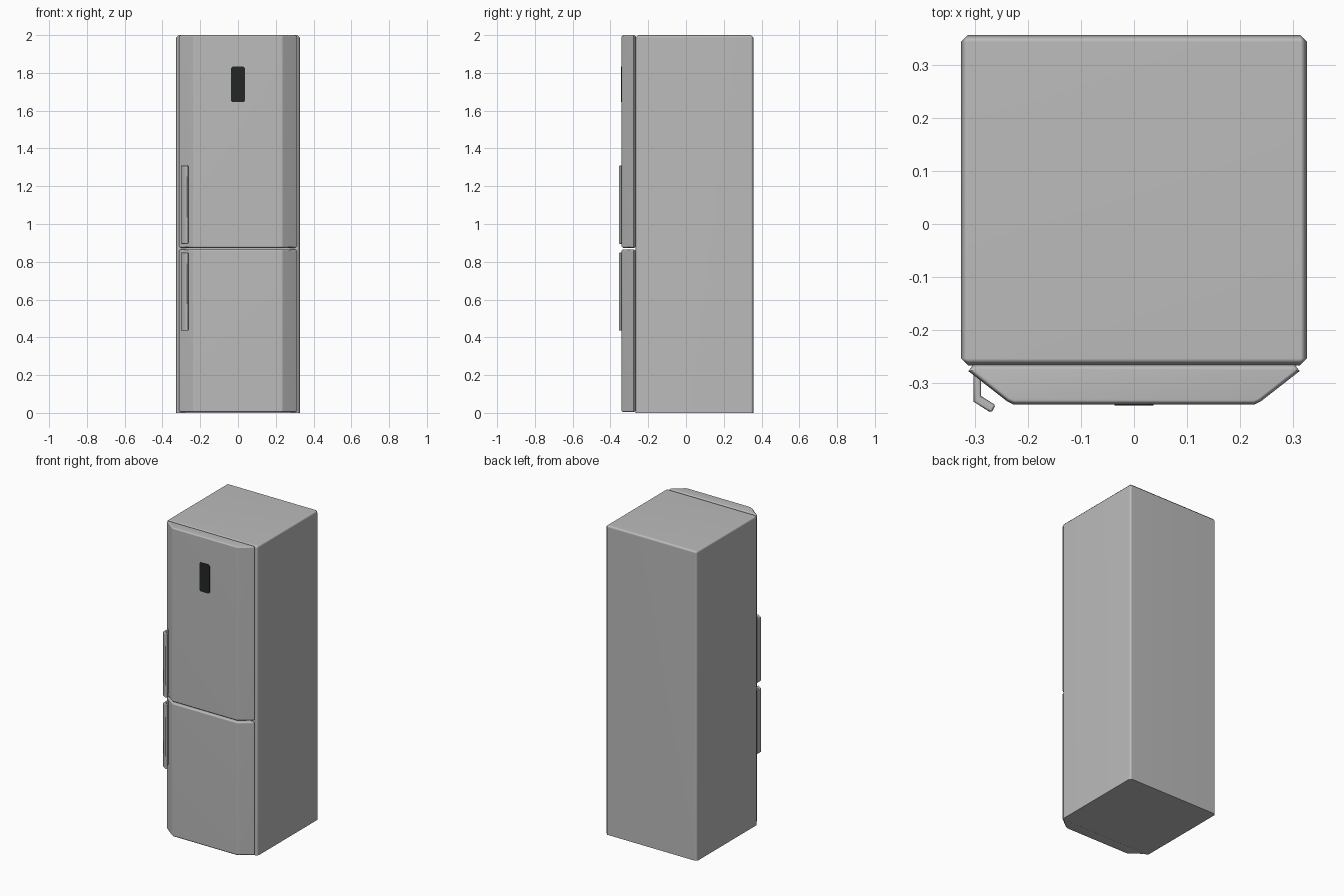
import bpy, bmesh, math

if "Cube" in bpy.data.objects:
    bpy.data.objects.remove(bpy.data.objects["Cube"])


def material(name, rgb):
    m = bpy.data.materials.new(name)
    m.diffuse_color = (*rgb, 1.0)
    m.use_nodes = True
    m.node_tree.nodes["Principled BSDF"].inputs["Base Color"].default_value = m.diffuse_color
    return m


SILVER = material("silver_grey", (0.5, 0.5, 0.5))
BLACK = material("display_black", (0.018, 0.019, 0.019))


def prism(name, outline, z0, z1, mat, bevel=0.0, pick=None):
    """Extrude an (x, y) outline from z0 to z1 and chamfer the picked edges."""
    bm = bmesh.new()
    base = bm.faces.new([bm.verts.new((x, y, z0)) for x, y in outline])
    top = bmesh.ops.extrude_face_region(bm, geom=[base], use_keep_orig=True)["geom"]
    for v in top:
        if isinstance(v, bmesh.types.BMVert):
            v.co.z = z1
    bmesh.ops.recalc_face_normals(bm, faces=bm.faces)
    if bevel:
        bmesh.ops.bevel(bm, geom=[e for e in bm.edges if pick(e)], offset=bevel,
                        segments=1, profile=0.5, affect='EDGES', clamp_overlap=True)
    bmesh.ops.recalc_face_normals(bm, faces=bm.faces)
    mesh = bpy.data.meshes.new(name)
    bm.to_mesh(mesh)
    bm.free()
    mesh.materials.append(mat)
    ob = bpy.data.objects.new(name, mesh)
    bpy.context.collection.objects.link(ob)
    bpy.ops.object.select_all(action='DESELECT')
    ob.select_set(True)
    bpy.context.view_layer.objects.active = ob
    bpy.ops.object.shade_smooth_by_angle(angle=math.radians(50))
    wn = ob.modifiers.new("weighted_normals", 'WEIGHTED_NORMAL')
    wn.keep_sharp = True
    return ob


def level(e):
    return abs(e.verts[0].co.z - e.verts[1].co.z) < 1e-5


def not_floor(e):
    return max(v.co.z for v in e.verts) > 0.01


# Cabinet: chamfered everywhere except around the floor
prism("cabinet", [(-0.327, -0.267), (0.327, -0.267), (0.327, 0.357), (-0.327, 0.357)],
      0.0, 2.0, SILVER, 0.013, not_floor)

# Doors: faceted front with slanted sides
half = [(0.304, -0.266), (0.313, -0.278), (0.24, -0.335), (0.228, -0.341)]
door = half + [(-x, y) for x, y in reversed(half)]
prism("upper_door", door, 0.874, 2.0, SILVER, 0.008, level)
prism("lower_door", door, 0.004, 0.866, SILVER, 0.008, level)

# Handles: bent strip standing on the left slant of each door
grip = [(-0.303, -0.282), (-0.303, -0.336), (-0.273, -0.355), (-0.268, -0.354),
        (-0.263, -0.345), (-0.264, -0.341), (-0.289, -0.325), (-0.289, -0.290)]
for name, z in (("upper_handle", 0.895), ("lower_handle", 0.435)):
    prism(name, grip, z, z + 0.415, SILVER, 0.004, level)

# Display: thin dark plate with clipped corners on the upper door
bm = bmesh.new()
w, h, c = 0.037, 0.094, 0.008
corners = [(w - c, -h), (w, c - h), (w, h - c), (w - c, h),
           (c - w, h), (-w, h - c), (-w, c - h), (c - w, -h)]
front = [bm.verts.new((x, -0.343, 1.739 + z)) for x, z in corners]
back = [bm.verts.new((x, -0.339, 1.739 + z)) for x, z in corners]
bm.faces.new(front)
bm.faces.new(back[::-1])
for i in range(8):
    j = (i + 1) % 8
    bm.faces.new((front[i], back[i], back[j], front[j]))
bmesh.ops.recalc_face_normals(bm, faces=bm.faces)
mesh = bpy.data.meshes.new("display_panel")
bm.to_mesh(mesh)
bm.free()
mesh.materials.append(BLACK)
bpy.context.collection.objects.link(bpy.data.objects.new("display_panel", mesh))
